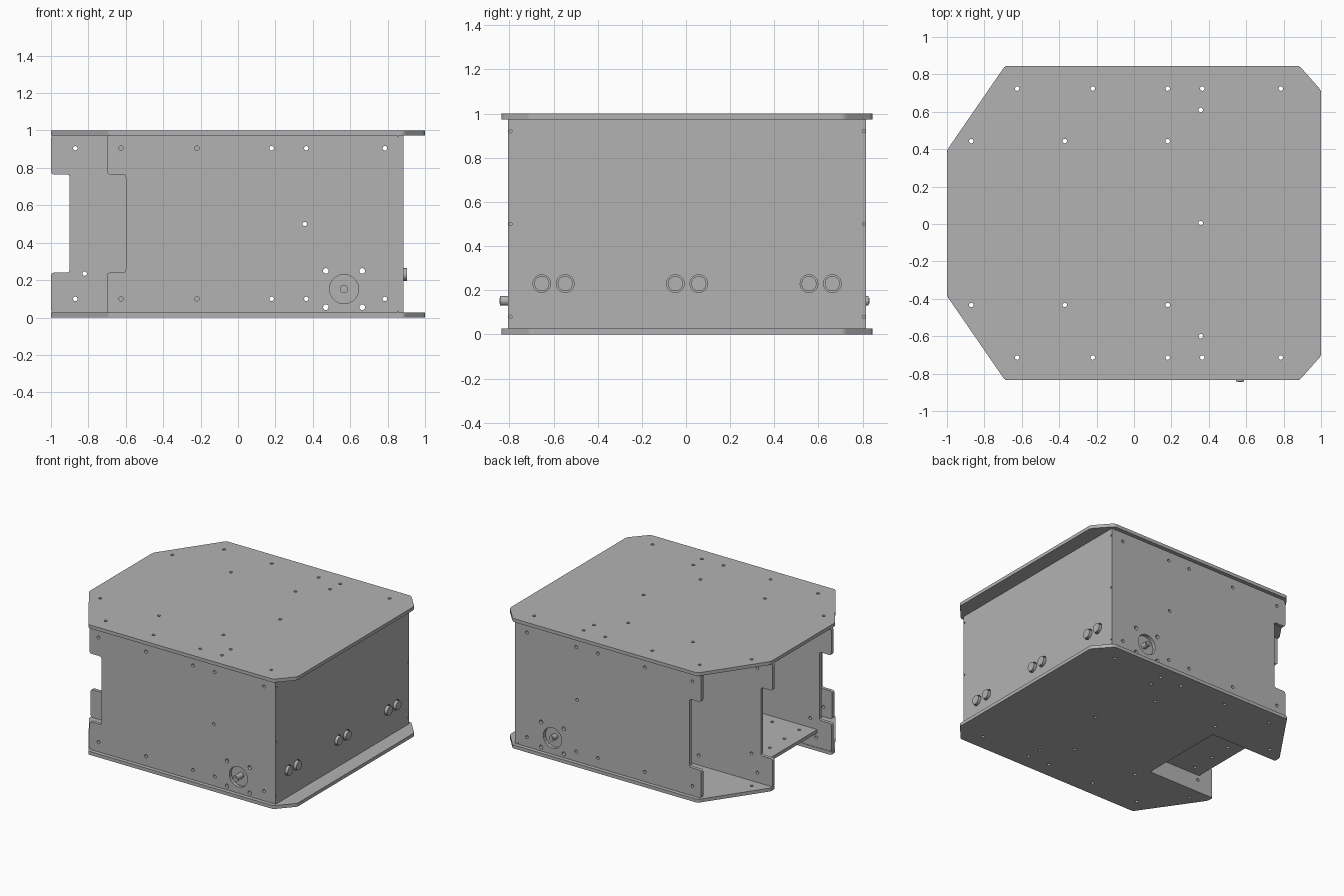
import bpy, math
from mathutils import Matrix, Vector

if "Cube" in bpy.data.objects:
    bpy.data.objects.remove(bpy.data.objects["Cube"], do_unlink=True)

grey = bpy.data.materials.new("plain grey")
grey.use_nodes = True
grey.diffuse_color = (0.45, 0.45, 0.45, 1)
grey.node_tree.nodes["Principled BSDF"].inputs["Base Color"].default_value = grey.diffuse_color

T = 0.026        # sheet thickness
YC = 0.005       # middle of the chassis in y
HOLE = 0.012     # screw hole radius

# Sheet orientations: (u, v, thickness) to world
FLAT = Matrix.Identity(3)
SIDE = Matrix(((1, 0, 0), (0, 0, -1), (0, 1, 0)))
CROSS = Matrix(((0, 0, 1), (1, 0, 0), (0, 1, 0)))


def rounded(points, radius):
    """Replace every corner with a small arc."""
    out = []
    pts = [Vector(p) for p in points]
    for i, p in enumerate(pts):
        a = p + (pts[i - 1] - p).normalized() * radius
        b = p + (pts[(i + 1) % len(pts)] - p).normalized() * radius
        for k in range(5):
            t = k / 4
            out.append(a * (1 - t) ** 2 + p * (2 * t * (1 - t)) + b * t ** 2)
    return out


def circle(u, v, r, n=20):
    return [(u + r * math.cos(math.tau * i / n), v + r * math.sin(math.tau * i / n))
            for i in range(n)]


def sheet(name, outline, holes, turn, location, thickness=T):
    """Flat sheet with round holes (u, v, radius); location is its middle."""
    cu = bpy.data.curves.new(name, 'CURVE')
    cu.dimensions, cu.fill_mode, cu.extrude = '2D', 'BOTH', thickness / 2
    for loop in [outline] + [circle(*h) for h in holes]:
        sp = cu.splines.new('POLY')
        sp.points.add(len(loop) - 1)
        for q, p in zip(sp.points, loop):
            q.co = (p[0], p[1], 0, 1)
        sp.use_cyclic_u = True
    temp = bpy.data.objects.new(name + "_outline", cu)
    bpy.context.collection.objects.link(temp)
    bpy.context.view_layer.update()
    me = bpy.data.meshes.new_from_object(
        temp.evaluated_get(bpy.context.evaluated_depsgraph_get()))
    bpy.data.objects.remove(temp, do_unlink=True)
    me.name = name
    me.transform(Matrix.Translation(location) @ turn.to_4x4())
    me.materials.clear()
    me.materials.append(grey)
    for f in me.polygons:
        f.use_smooth = False
    ob = bpy.data.objects.new(name, me)
    bpy.context.collection.objects.link(ob)
    return ob


def rod(name, r, start, end):
    """Smooth cylinder between two points."""
    a, b = Vector(start), Vector(end)
    bpy.ops.mesh.primitive_cylinder_add(vertices=32, radius=r, depth=(b - a).length,
                                        location=(a + b) / 2)
    ob = bpy.context.object
    ob.name = name
    ob.rotation_euler = (b - a).to_track_quat('Z', 'Y').to_euler()
    ob.data.materials.append(grey)
    bpy.ops.object.shade_smooth_by_angle()
    return ob


def rect(u0, u1, v0, v1):
    return [(u0, v0), (u1, v0), (u1, v1), (u0, v1)]


def notched(x0, x1):
    """Side sheet profile with a handle notch in its open end."""
    z0, z1, x2 = T, 1 - T, x0 + 0.1
    return rounded([(x0, z0), (x1, z0), (x1, z1), (x0, z1), (x0, 0.765),
                    (x2, 0.765), (x2, 0.24), (x0, 0.24)], 0.018)


# Top and bottom plates
half = [(0.885, 0.84), (-0.69, 0.84), (-1, 0.39)]
mirrored = [(x, -y) for x, y in reversed(half)]
body = [(1, 0.71)] + half
top_outline = rounded(body + mirrored + [(1, -0.71)], 0.02)
slot = [(-1, 0.34), (-0.43, 0.34), (-0.43, -0.34), (-1, -0.34)]
bottom_outline = rounded(body + slot + mirrored + [(1, -0.71)], 0.015)

outer_x = (-0.625, -0.22, 0.18, 0.365, 0.785)
inner_x = (-0.87, -0.37, 0.18)
plate_holes = [(x, s * 0.719, HOLE) for x in outer_x for s in (-1, 1)]
plate_holes += [(x, s * 0.438, HOLE) for x in inner_x for s in (-1, 1)]
plate_holes += [(0.357, y, HOLE) for y in (-0.605, 0, 0.605)]
sheet("top_plate", top_outline, plate_holes, FLAT, (0, YC, 1 - T / 2))
sheet("bottom_plate", bottom_outline, plate_holes, FLAT, (0, YC, T / 2))

# Side panels, inner rails and drive motors, mirrored front to back
mx, mz = 0.567, 0.152
outer_holes = [(x, z, HOLE) for x in outer_x for z in (0.1, 0.905)]
outer_holes += [(mx + a, mz + b, 0.015) for a in (-0.097, 0.097) for b in (-0.097, 0.097)]
outer_holes += [(0.357, 0.5, HOLE), (mx, mz, 0.078)]
inner_holes = [(x, z, HOLE) for x in inner_x for z in (0.1, 0.905)] + [(-0.82, 0.235, HOLE)]

for s, side, tip in ((-1, "front", 0.85), (1, "back", 0.825)):
    sheet(side + "_side_panel", notched(-0.7, 0.885 - T), outer_holes, SIDE,
          (0, YC + s * (0.81 - T / 2), 0))
    sheet(side + "_inner_rail", notched(-1, 0.26), inner_holes, SIDE,
          (0, YC + s * (0.37 - T / 2), 0))
    rod(side + "_motor", 0.085, (mx, YC + s * 0.4, mz), (mx, YC + s * 0.775, mz))
    rod(side + "_motor_shaft", 0.022, (mx, YC + s * 0.7, mz), (mx, YC + s * (tip - 0.003), mz))
    rod(side + "_shaft_tip", 0.012, (mx, YC + s * 0.7, mz), (mx, YC + s * tip, mz))

# End panel with sensor openings, and the cross wall inside
sensor_pairs = (-0.605, 0, 0.605)
eyes = [y + d for y in sensor_pairs for d in (-0.053, 0.053)]
end_holes = [(y, 0.23, 0.04, 32) for y in eyes]
end_holes += [(s * 0.8, z, 0.007) for s in (-1, 1) for z in (0.08, 0.5, 0.92)]
sheet("end_panel", rect(-0.81, 0.81, T, 1 - T), end_holes, CROSS, (0.885 - T / 2, YC, 0))
sheet("cross_wall", rect(-0.784, 0.784, T, 1 - T), [], CROSS, (0.273, YC, 0))

# Paired distance sensors
for y in sensor_pairs:
    sheet("sensor_board", rect(y - 0.11, y + 0.11, 0.18, 0.28), [], CROSS,
          (0.845, YC, 0), 0.01)
for y in eyes:
    rod("sensor_eye", 0.034, (0.84, YC + y, 0.23), (0.904, YC + y, 0.23))

# Shelf between the inner rails
shelf_holes = [(x, y, HOLE) for x in (-0.78, -0.55) for y in (-0.27, -0.09, 0.09, 0.27)]
sheet("shelf", rect(-0.88, -0.3, -0.344, 0.344), shelf_holes, FLAT, (0, YC, 0.15))
